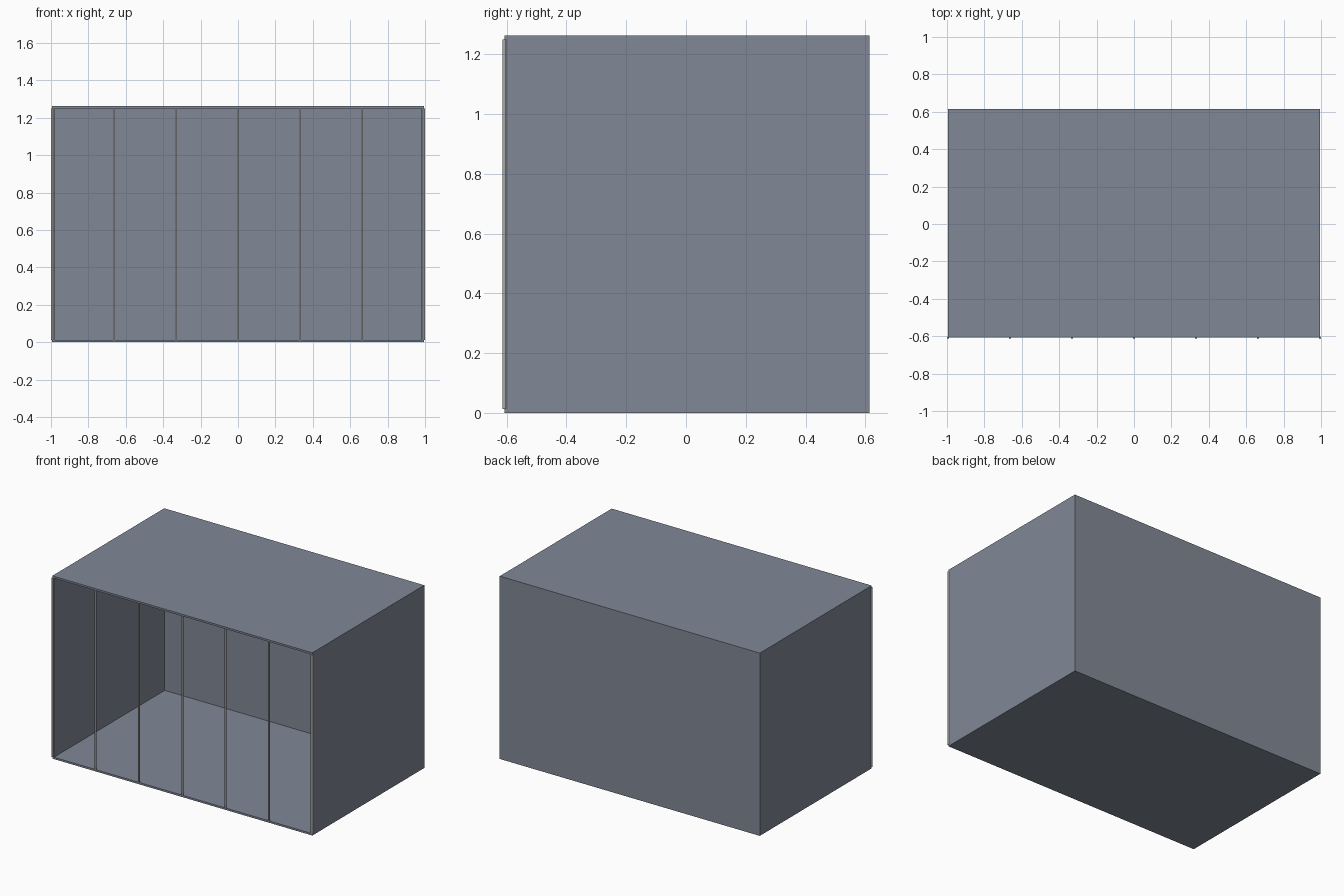
import bpy
import bmesh
from mathutils import Matrix

cube = bpy.data.objects.get("Cube")
if cube:
    bpy.data.objects.remove(cube)

HALF_W, HEIGHT, WALL = 0.994, 1.263, 0.013
FRONT, BACK = -0.608, 0.614
BAR_R, BAR_COUNT = 0.006, 7


def material(name, rgb):
    mat = bpy.data.materials.new(name)
    mat.use_nodes = True
    mat.diffuse_color = (*rgb, 1)
    mat.node_tree.nodes["Principled BSDF"].inputs["Base Color"].default_value = (*rgb, 1)
    return mat


def add_object(name, bm, mat):
    bmesh.ops.recalc_face_normals(bm, faces=bm.faces)
    mesh = bpy.data.meshes.new(name)
    bm.to_mesh(mesh)
    bm.free()
    mesh.materials.append(mat)
    obj = bpy.data.objects.new(name, mesh)
    bpy.context.collection.objects.link(obj)
    return obj


panel_grey = material("blue grey panel", (0.22, 0.25, 0.305))
bar_grey = material("light grey bar", (0.42, 0.42, 0.40))

# Open-fronted case: a box whose front face is inset and pushed in to form walls
bm = bmesh.new()
size = (2 * HALF_W, BACK - FRONT, HEIGHT)
place = Matrix.Translation((0, (FRONT + BACK) / 2, HEIGHT / 2)) @ Matrix.Diagonal((*size, 1))
bmesh.ops.create_cube(bm, size=1, matrix=place)
bm.normal_update()
front = min(bm.faces, key=lambda f: f.calc_center_median().y)
bmesh.ops.inset_region(bm, faces=[front], thickness=WALL, use_even_offset=True)
pushed = bmesh.ops.extrude_face_region(bm, geom=[front])
bmesh.ops.delete(bm, geom=[front], context='FACES_ONLY')
verts = [v for v in pushed["geom"] if isinstance(v, bmesh.types.BMVert)]
bmesh.ops.translate(bm, verts=verts, vec=(0, BACK - FRONT - WALL, 0))
add_object("case", bm, panel_grey)

# Slim round upright bars along the open front
for i in range(BAR_COUNT):
    x = HALF_W * (2 * i / (BAR_COUNT - 1) - 1)
    bm = bmesh.new()
    bmesh.ops.create_cone(bm, cap_ends=True, segments=32, radius1=BAR_R, radius2=BAR_R,
                          depth=HEIGHT - 2 * WALL,
                          matrix=Matrix.Translation((x, FRONT, HEIGHT / 2)))
    bar = add_object(f"front_bar_{i + 1}", bm, bar_grey)
    bpy.ops.object.select_all(action='DESELECT')
    bar.select_set(True)
    bpy.context.view_layer.objects.active = bar
    bpy.ops.object.shade_smooth_by_angle()
